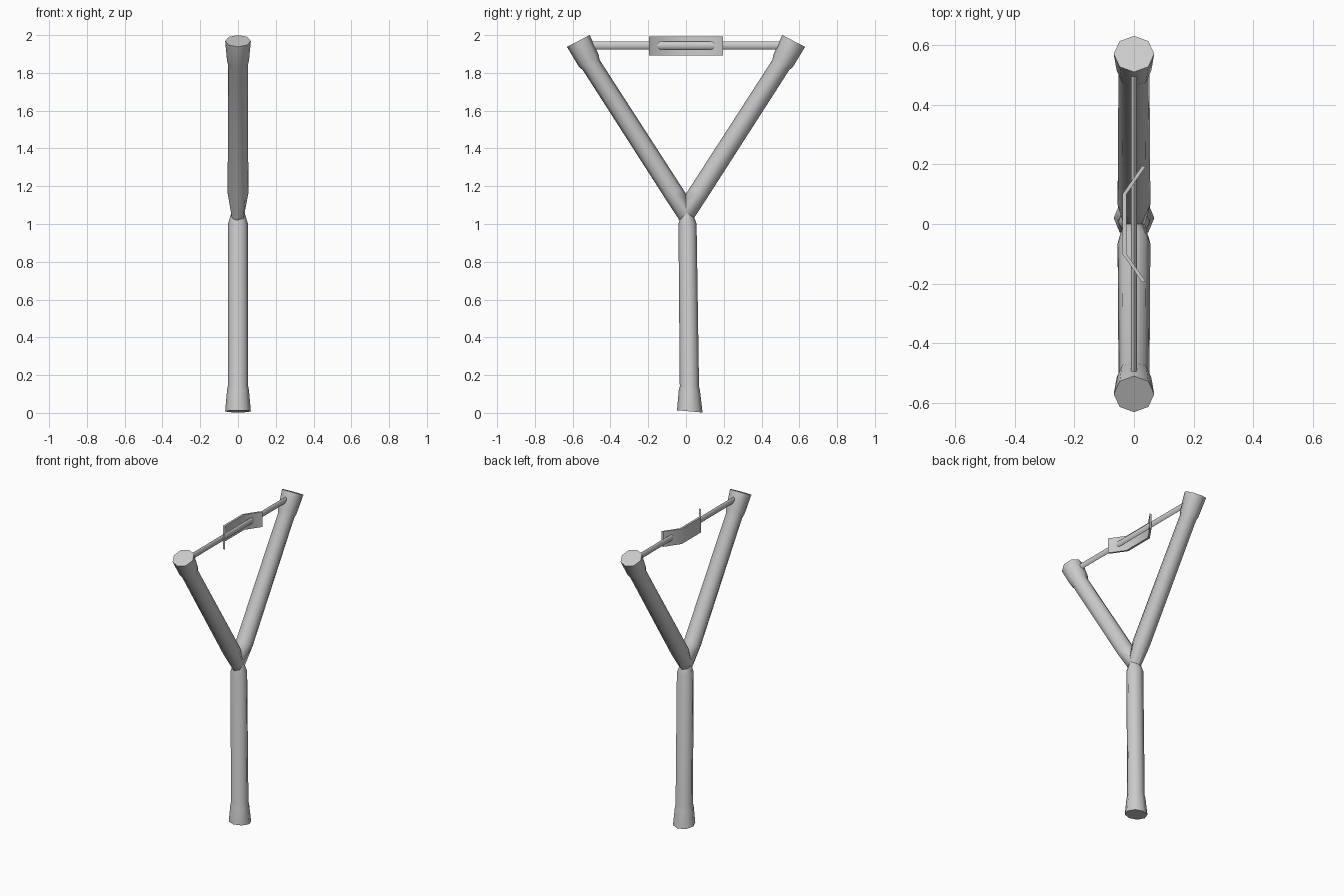
import bpy, bmesh
from math import sin, cos, radians, pi

if "Cube" in bpy.data.objects:
    bpy.data.objects.remove(bpy.data.objects["Cube"], do_unlink=True)

grey = bpy.data.materials.new("plain_grey")
grey.use_nodes = True
colour = (0.6, 0.6, 0.6, 1)
grey.diffuse_color = colour
grey.node_tree.nodes["Principled BSDF"].inputs["Base Color"].default_value = colour


def finish(name, bm):
    bmesh.ops.recalc_face_normals(bm, faces=bm.faces)
    mesh = bpy.data.meshes.new(name)
    bm.to_mesh(mesh)
    bm.free()
    mesh.materials.append(grey)
    obj = bpy.data.objects.new(name, mesh)
    bpy.context.collection.objects.link(obj)
    bpy.ops.object.select_all(action='DESELECT')
    obj.select_set(True)
    bpy.context.view_layer.objects.active = obj
    bpy.ops.object.shade_smooth_by_angle(angle=radians(50))
    return obj


def tube(name, rings, side=1, sides=8):
    """Loft rings of (y, z, tilt in degrees, x radius, in-plane radius)."""
    bm = bmesh.new()
    loops = []
    for y, z, tilt, rx, ry in rings:
        t = radians(tilt)
        loop = []
        for i in range(sides):
            a = 2 * pi * i / sides
            off = ry * sin(a)
            loop.append(bm.verts.new((rx * cos(a), side * (y + off * cos(t)), z + off * sin(t))))
        loops.append(loop)
    for lo, hi in zip(loops, loops[1:]):
        for i in range(sides):
            j = (i + 1) % sides
            bm.faces.new((lo[i], lo[j], hi[j], hi[i]))
    bm.faces.new(loops[0])
    bm.faces.new(loops[-1])
    return finish(name, bm)


# Handle with flared foot and narrowed top
tube("handle", [
    (0.02, 0.008, -5, 0.068, 0.068),
    (0.018, 0.12, -2, 0.058, 0.056),
    (0.018, 0.14, 0, 0.054, 0.051),
    (0.008, 1.0, 0, 0.053, 0.048),
    (0.005, 1.06, 0, 0.035, 0.03)])

# Two fork arms, joined on the centre plane and flared at the tips
for side, name in ((1, "back_arm"), (-1, "front_arm")):
    tube(name, [
        (0, 1.063, -90, 0.036, 0.097),
        (0.065, 1.163, -33, 0.055, 0.053),
        (0.502, 1.842, -32, 0.052, 0.052),
        (0.514, 1.863, -30, 0.058, 0.061),
        (0.57, 1.969, -27, 0.068, 0.068)], side)

# Elastic band, a flattened rod
tube("elastic_band", [(y, 1.945, 90, 0.01, 0.021) for y in (-0.5, 0.5)])

# Pouch, a bent strip of leather
bm = bmesh.new()
rows = []
for x, y in ((0.034, -0.195), (-0.032, -0.1), (-0.032, 0.1), (0.034, 0.195)):
    rows.append([bm.verts.new((x + dx, y, 1.942 + dz))
                 for dx, dz in ((-0.007, -0.05), (0.007, -0.05), (0.007, 0.05), (-0.007, 0.05))])
for a, b in zip(rows, rows[1:]):
    for i in range(4):
        j = (i + 1) % 4
        bm.faces.new((a[i], a[j], b[j], b[i]))
bm.faces.new(rows[0])
bm.faces.new(rows[-1])
finish("pouch", bm)
